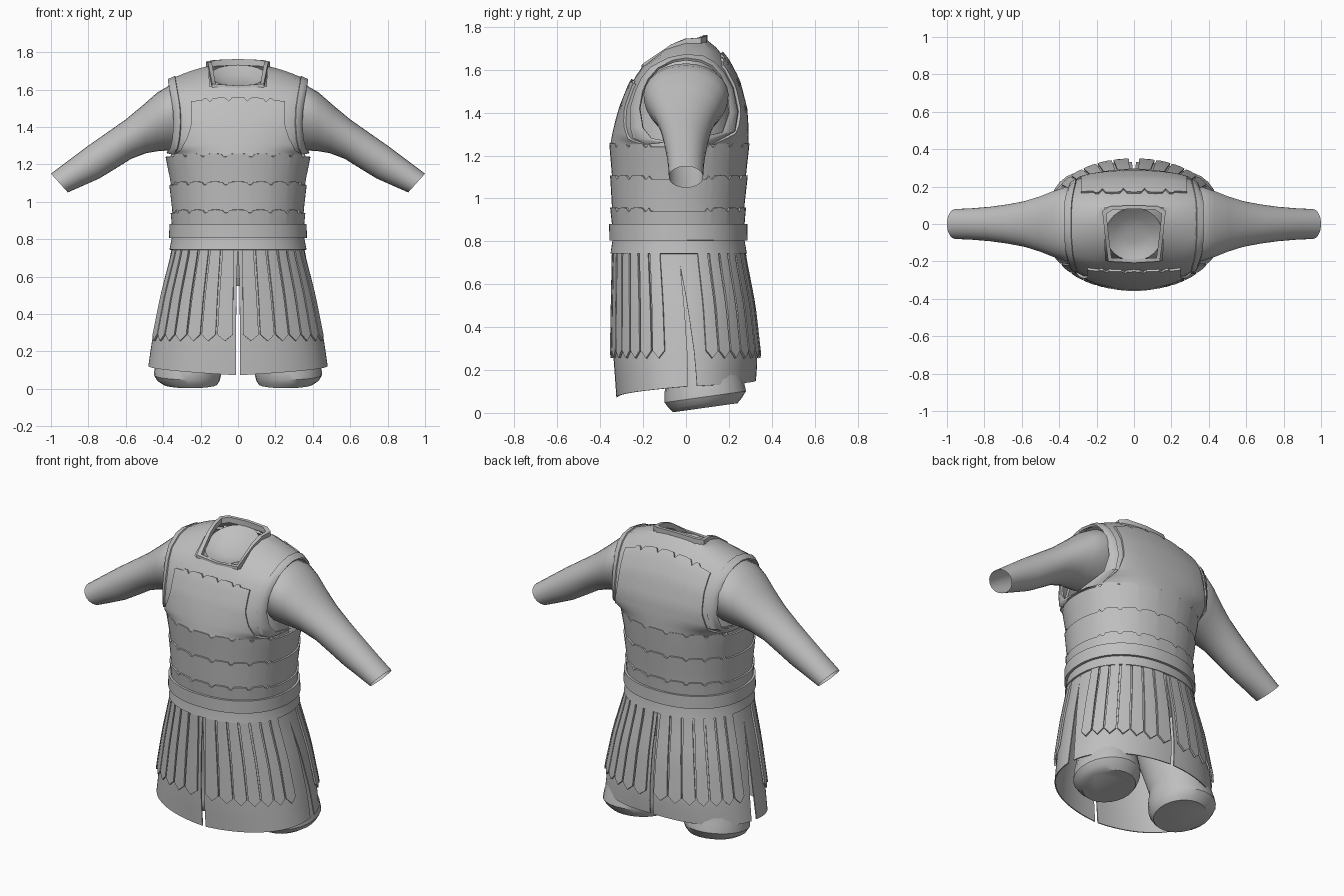
import bpy, bmesh
from math import sin, cos, radians, copysign, pi, floor
from mathutils import Vector

cube = bpy.data.objects.get("Cube")
if cube:
    bpy.data.objects.remove(cube, do_unlink=True)

GREY = (0.52, 0.52, 0.52, 1)
grey = bpy.data.materials.new("plain_grey")
grey.use_nodes = True
grey.diffuse_color = GREY
grey.node_tree.nodes["Principled BSDF"].inputs["Base Color"].default_value = GREY


# ---- helpers ----
def finish(name, bm, thickness=0.0):
    bmesh.ops.remove_doubles(bm, verts=bm.verts, dist=0.0005)
    bmesh.ops.recalc_face_normals(bm, faces=bm.faces)
    mesh = bpy.data.meshes.new(name)
    bm.to_mesh(mesh)
    bm.free()
    obj = bpy.data.objects.new(name, mesh)
    bpy.context.collection.objects.link(obj)
    mesh.materials.append(grey)
    bpy.ops.object.select_all(action='DESELECT')
    obj.select_set(True)
    bpy.context.view_layer.objects.active = obj
    if thickness:
        solid = obj.modifiers.new("thickness", 'SOLIDIFY')
        solid.thickness = thickness
        solid.offset = 0
        bpy.ops.object.modifier_apply(modifier=solid.name)
    bpy.ops.object.shade_smooth_by_angle(angle=radians(35))


def add_grid(bm, point, columns, rows, skip=None):
    verts = [[bm.verts.new(point(c, r)) for c in columns] for r in rows]
    for j in range(len(rows) - 1):
        for i in range(len(columns) - 1):
            if skip and skip(columns[i], columns[i + 1], rows[j], rows[j + 1]):
                continue
            bm.faces.new((verts[j][i], verts[j][i + 1], verts[j + 1][i + 1], verts[j + 1][i]))


def sheets(name, points, columns, rows, thickness=0.0, skip=None):
    bm = bmesh.new()
    for point in points:
        add_grid(bm, point, columns, rows, skip)
    finish(name, bm, thickness)


def tube(name, rings, cap_start=False, cap_end=False):
    bm = bmesh.new()
    loops = [[bm.verts.new(p) for p in ring] for ring in rings]
    count = len(loops[0])
    for low, high in zip(loops, loops[1:]):
        for i in range(count):
            k = (i + 1) % count
            bm.faces.new((low[i], low[k], high[k], high[i]))
    if cap_start:
        bm.faces.new(loops[0][::-1])
    if cap_end:
        bm.faces.new(loops[-1])
    finish(name, bm)


def steps(start, end, count):
    return [start + (end - start) * i / count for i in range(count + 1)]


def lookup(table, key):
    for a, b in zip(table, table[1:]):
        if key <= b[0]:
            break
    f = max(0, min(1, (key - a[0]) / (b[0] - a[0])))
    return [p + (q - p) * f for p, q in zip(a[1:], b[1:])]


def notch(position):
    # scalloped edge: gentle arcs parted by small pointed dips
    d = abs(position - floor(position) - 0.5)
    return 0.022 * max(0, 1 - d / 0.16) - 0.006 * d


# ---- girth of skirt and torso: height, half width, front, back ----
GIRTH = [(.08, .483, -.322, .318), (.27, .455, -.336, .332), (.5, .412, -.336, .31),
         (.75, .348, -.335, .266), (.95, .343, -.337, .263), (1.1, .351, -.337, .271),
         (1.25, .372, -.341, .279)]
BULGE = 0.92


def around(degrees, z, out=0.0):
    half, front, back = lookup(GIRTH, z)
    s, c = sin(radians(degrees)), cos(radians(degrees))
    x = (half + out) * copysign(abs(s) ** BULGE, s)
    y = (front + back) / 2 - ((back - front) / 2 + out) * copysign(abs(c) ** BULGE, c)
    return Vector((x, y, z))


full_turn = steps(0, 360, 180)
unit = steps(0, 1, 8)

# ---- scalloped waist bands, belt and hem ----
for name, low, high in (("lower_band", .86, .955), ("middle_band", .935, 1.105), ("upper_band", 1.085, 1.255)):
    def band(a, v):
        dip = notch(a / 18) if abs(cos(radians(a))) > 0.4 else 0.014
        top = high - dip
        return around(a, low + (top - low) * v, 0.002 + 0.01 * v)
    sheets(name, [band], full_turn, steps(0, 1, 4), 0.01)
sheets("belt", [lambda a, z: around(a, z, 0.014)], full_turn, [.805, .88], 0.016)
sheets("hem", [lambda a, z: around(a, z, 0.012 if z < .8 else 0)], full_turn, [.743, .82, .88], 0.01)


# ---- skirt: four panels split at front, back and sides ----
def panel(front, side):
    def point(u, v):
        bottom = (.073 + .05 * u) if front else (.15 - .025 * u)
        z = .77 + (bottom - .77) * v
        near = 0.9 * min(1, 3 * v)
        far = 90 + 1.5 * v if front else 91 - 9 * v
        a = near + (far - near) * u
        p = around(a if front else 180 - a, z)
        p.x *= side
        return p
    return point


sheets("skirt_panels", [panel(f, s) for f in (True, False) for s in (1, -1)],
       steps(0, 1, 24), unit, 0.006)


# ---- pointed hanging strips over the skirt ----
def strip(index, front, side):
    pitch = 10.6
    def point(u, v):
        tip = .255 + .035 * abs(2 * u - 1)
        z = .77 + (tip - .77) * v
        a = 2 + pitch * (index + 0.5 + (u - 0.5) * (0.82 + 0.08 * v))
        p = around(a if front else 180 - a, z, 0.006 + 0.008 * v)
        p.x *= side
        return p
    return point


sheets("skirt_strips", [strip(i, f, s) for i in range(7) for f in (True, False) for s in (1, -1)],
       steps(0, 1, 4), unit, 0.01)

# ---- chest: centre profile (y, z), armhole profile (y, z), half width ----
CHEST = [(-.343, 1.24, -.035, 1.26, .375), (-.332, 1.3, -.16, 1.28, .358), (-.318, 1.36, -.2, 1.33, .345),
         (-.298, 1.43, -.215, 1.42, .338), (-.262, 1.52, -.2, 1.5, .343), (-.235, 1.57, -.175, 1.555, .352),
         (-.2, 1.62, -.13, 1.605, .362), (-.1, 1.705, -.06, 1.64, .37), (0, 1.742, 0, 1.65, .37),
         (.09, 1.745, .07, 1.64, .37), (.14, 1.705, .12, 1.615, .366), (.19, 1.645, .16, 1.57, .357),
         (.24, 1.55, .19, 1.5, .346), (.274, 1.42, .2, 1.4, .342), (.28, 1.33, .17, 1.31, .352),
         (.28, 1.24, -.035, 1.26, .375)]
CHEST_ROWS = [(i,) + row for i, row in enumerate(CHEST)]
LAST = len(CHEST) - 1


def chest(s, t):
    y, z, side_y, side_z, half = lookup(CHEST_ROWS, t)
    power = 2 / BULGE
    blend = 1 - max(0, 1 - abs(s) ** power) ** (1 / power)
    return Vector((s * half, y + (side_y - y) * blend, z + (side_z - z) * s * s))


half_columns = [0, .14, .28, .42, .55, .67, .78, .87, .94, .98, 1]
columns = [-s for s in half_columns[:0:-1]] + half_columns
sheets("chest", [chest], columns, list(range(LAST + 1)),
       skip=lambda a, b, t, u: max(abs(a), abs(b)) < .43 and t >= 6 and u <= 9)

# ---- raised plates on chest and back ----
FRONT_EDGE = [(0, .9), (.6, .85), (2.8, .73), (5, .71)]
BACK_EDGE = [(0, .9), (.6, .88), (2, .82), (5, .77)]


def plate(edge, reach, back):
    def point(u, v):
        dip = notch(u * 2.5) if abs(u) < 0.75 else 0.01
        t = v * (reach - dip * 16)
        s = u * lookup(edge, t)[0]
        return chest(s, LAST - t if back else t)
    return point


for name, edge, reach, back in (("chest_plate", FRONT_EDGE, 4.6, False), ("back_plate", BACK_EDGE, 4.5, True)):
    sheets(name, [plate(edge, reach, back)], steps(-1, 1, 60), steps(0, 1, 14), 0.024)

# ---- armhole trims ----
sheets("armhole_trims", [lambda s, t, m=m: chest(s * m, t) for m in (1, -1)],
       [.9, .94, .98, 1], list(range(LAST + 1)), 0.014)

# ---- squared collar ----
half_collar = [(0, -.208, 1.613), (.138, -.2, 1.622), (.155, -.07, 1.71), (.162, 0, 1.737),
               (.17, .07, 1.742), (.13, .095, 1.75), (0, .1, 1.755)]
outline = half_collar + [(-x, y, z) for x, y, z in half_collar[-2:0:-1]]
collar_rings = []
for x, y, z in outline + outline[:1]:
    inner = (x * .87, -.05 + (y + .05) * .87)
    collar_rings.append([(x, y, z - .025), (x, y, z + .008),
                         (*inner, z + .008), (*inner, z - .025)])
tube("collar", collar_rings)


# ---- undershirt, dished at the neck and closed at the crotch ----
def oval(cx, cy, z, rx, ry, tilt=0.0, count=24):
    return [(cx + rx * cos(2 * pi * i / count), cy + ry * sin(2 * pi * i / count),
             z + tilt * ry * sin(2 * pi * i / count)) for i in range(count)]


tube("undershirt", [oval(0, -.055, 1.635, .05, .045, .4), oval(0, -.055, 1.645, .1, .09, .4),
                    oval(0, -.055, 1.675, .152, .142, .4), oval(0, -.03, 1.6, .2, .17, .2),
                    oval(0, -.01, 1.5, .27, .2), oval(0, -.03, 1.3, .31, .26),
                    oval(0, -.03, .85, .31, .26), oval(0, -.01, .65, .32, .25),
                    oval(0, 0, .55, .24, .2)], cap_start=True, cap_end=True)

# ---- sleeves: top edge (x, z), bottom edge (x, z), half depth ----
SLEEVE = [(.31, 1.63, .31, 1.28, .19), (.37, 1.62, .36, 1.275, .195), (.43, 1.585, .43, 1.27, .175),
          (.51, 1.515, .49, 1.26, .148), (.6, 1.44, .57, 1.23, .122), (.7, 1.37, .65, 1.18, .105),
          (.8, 1.3, .74, 1.125, .092), (.9, 1.225, .83, 1.085, .084), (1, 1.15, .91, 1.05, .08)]
for label, m in (("left", 1), ("right", -1)):
    rings = []
    for tx, tz, bx, bz, depth in SLEEVE:
        ring = []
        for i in range(28):
            c, s = cos(2 * pi * i / 28), sin(2 * pi * i / 28)
            ring.append((m * ((tx + bx) / 2 + (tx - bx) / 2 * c), depth * s * (1 + 1.6 * (depth - .08) * c),
                         (tz + bz) / 2 + (tz - bz) / 2 * c))
        rings.append(ring)
    tube(label + "_sleeve", rings)

    # ---- baggy breeches leg with a flat cut end ----
    tube(label + "_leg", [oval(m * .17, 0, .64, .15, .19), oval(m * .22, .04, .4, .17, .19),
                          oval(m * .26, .08, .19, .165, .17, .1), oval(m * .265, .085, .12, .18, .185, .14),
                          oval(m * .27, .09, .075, .18, .19, .14), oval(m * .265, .09, .045, .168, .17, .14),
                          oval(m * .255, .09, .024, .145, .15, .14)], cap_end=True)
